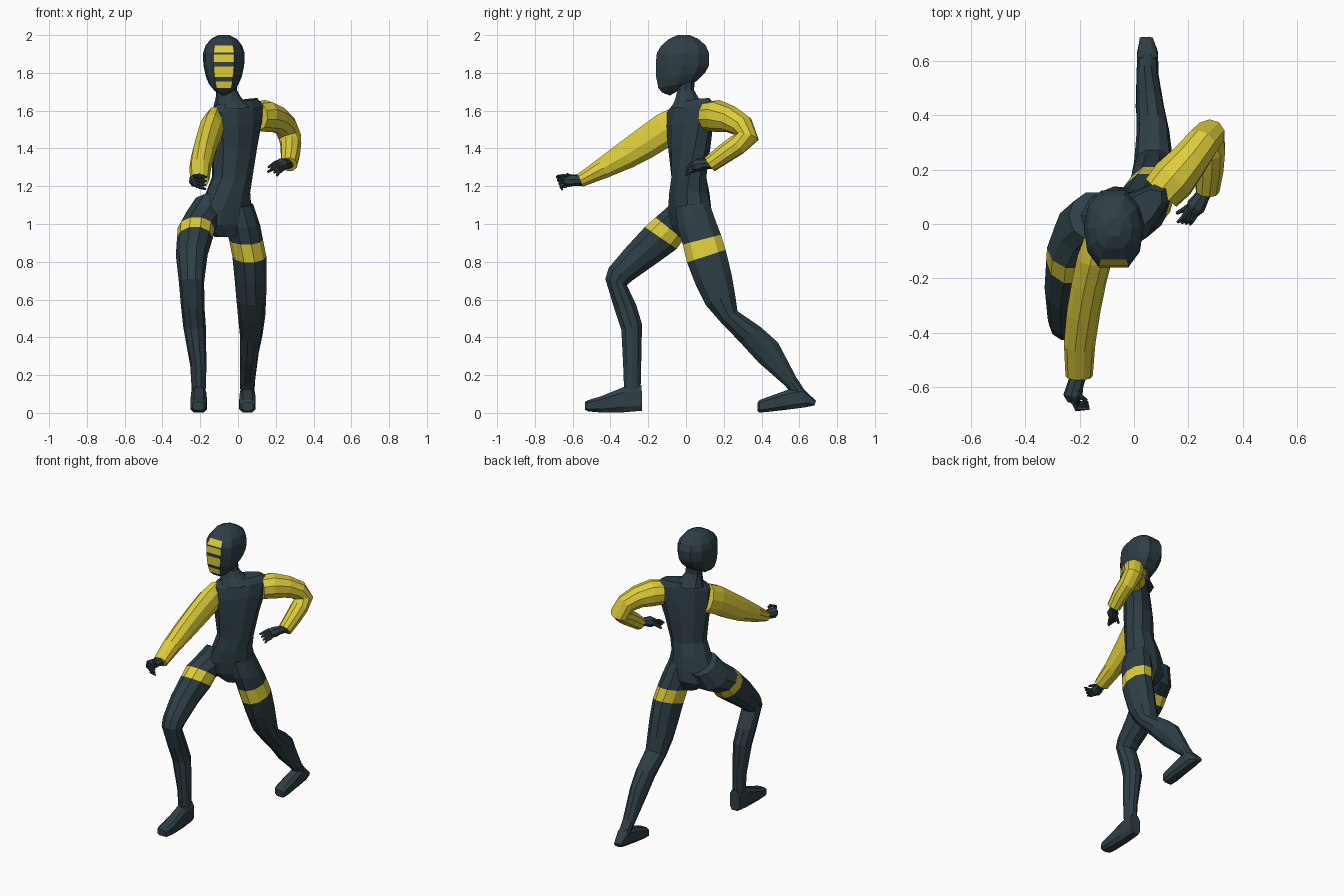
import bpy, bmesh, math
from mathutils import Vector, Matrix


def material(name, rgb):
    m = bpy.data.materials.new(name)
    m.diffuse_color = (*rgb, 1)
    return m


DARK = material("dark slate", (0.028, 0.050, 0.060))
YELLOW = material("yellow", (0.73, 0.61, 0.042))


def section(n=10, power=1.0):
    """Unit outline; a power below 1 makes it squarer."""
    def p(v):
        return math.copysign(abs(v) ** power, v) if abs(v) > 1e-6 else 0
    return [(p(math.cos(a)), p(math.sin(a)))
            for a in (2 * math.pi * i / n + math.pi / n * (power < 1) for i in range(n))]


def loft(name, frames, outline, mats=(DARK,), rule=None):
    """Skin a row of (centre, u vector, v vector) cross-sections, with capped ends."""
    bm = bmesh.new()
    rows = [[bm.verts.new(c + u * a + v * b) for a, b in outline] for c, u, v in frames]
    n = len(outline)
    for k in range(len(rows) - 1):
        for i in range(n):
            j = (i + 1) % n
            f = bm.faces.new((rows[k][i], rows[k][j], rows[k + 1][j], rows[k + 1][i]))
            f.material_index = rule(k, i) if rule else 0
    bm.faces.new(rows[0])
    bm.faces.new(rows[-1])
    bmesh.ops.recalc_face_normals(bm, faces=bm.faces)
    me = bpy.data.meshes.new(name)
    bm.to_mesh(me)
    bm.free()
    for m in mats:
        me.materials.append(m)
    ob = bpy.data.objects.new(name, me)
    bpy.context.collection.objects.link(ob)
    return ob


def side_frames(rings):
    """Rings as x, half width, then front and back points (y, z) in the side view."""
    out = []
    for x, w, yf, zf, yb, zb in rings:
        f, b = Vector((x, yf, zf)), Vector((x, yb, zb))
        out.append(((f + b) / 2, Vector((w, 0, 0)), (b - f) / 2))
    return out


def path_frames(pts):
    """Round rings along a path of x, y, z, radius."""
    ps = [Vector(p[:3]) for p in pts]
    out = []
    for i, p in enumerate(ps):
        t = Vector()
        if i:
            t += (p - ps[i - 1]).normalized()
        if i < len(ps) - 1:
            t += (ps[i + 1] - p).normalized()
        t.normalize()
        u = t.cross(Vector((0.8, -0.6, 0.1))).normalized()
        out.append((p, u * pts[i][3], t.cross(u) * pts[i][3]))
    return out


OVAL = section(10)
BLOCK = section(8, 0.6)

# Head: the flat front column carries four yellow bars
HEAD = [(.5, -1), (.88, -.6), (1, 0), (.85, .6), (.42, 1),
        (-.42, 1), (-.85, .6), (-1, 0), (-.88, -.6), (-.5, -1)]
head_rows = [(.025, -.085, 1.68, .01, 1.735), (.055, -.125, 1.695, .03, 1.74),
             (.078, -.147, 1.72, .06, 1.76), (.09, -.153, 1.755, .08, 1.78),
             (.097, -.158, 1.777, .10, 1.80), (.107, -.16, 1.835, .12, 1.835),
             (.109, -.159, 1.857, .123, 1.86), (.11, -.155, 1.898, .123, 1.90),
             (.109, -.153, 1.908, .12, 1.91), (.097, -.13, 1.945, .105, 1.945),
             (.068, -.09, 1.98, .065, 1.98), (.03, -.045, 2.0, .02, 2.0)]
loft("head", side_frames([(-.075, *r) for r in head_rows]), HEAD, (DARK, YELLOW),
     lambda k, i: int(i == 9 and k in (2, 4, 6, 8)))

# Neck with a flared collar base
loft("neck", side_frames([(-.03, .10, -.085, 1.61, .10, 1.63), (-.05, .068, -.06, 1.66, .065, 1.675),
                          (-.06, .056, -.05, 1.70, .045, 1.71), (-.065, .056, -.06, 1.78, .05, 1.78)]), OVAL)

# Torso: x, y, z, half width, half depth, twist, shoulder tilt
torso = []
for x, y, z, w, d, twist, tilt in [
        (-.06, .03, .93, .06, .07, 20, 0), (-.075, .03, 1.0, .14, .105, 22, 6),
        (-.075, .02, 1.08, .16, .108, 22, 6), (-.055, .017, 1.16, .128, .105, 25, 4),
        (-.03, .015, 1.25, .115, .09, 30, 0), (-.02, .018, 1.40, .14, .09, 38, 3),
        (-.01, .02, 1.53, .172, .082, 40, 6), (-.005, .025, 1.61, .18, .07, 40, 7),
        (-.005, .03, 1.65, .14, .055, 40, 7)]:
    r = Matrix.Rotation(math.radians(twist), 3, 'Z') @ Matrix.Rotation(math.radians(-tilt), 3, 'Y')
    torso.append((Vector((x, y, z)), r @ Vector((w, 0, 0)), r @ Vector((0, d, 0))))
loft("torso", torso, OVAL)

# Legs with a yellow band on each thigh
leading = [(-.15, .09, -.06, 1.16, .12, 1.06), (-.185, .108, -.10, 1.095, .075, .95),
           (-.222, .098, -.165, 1.038, -.01, .915), (-.228, .095, -.222, .987, -.045, .865),
           (-.245, .084, -.32, .88, -.15, .79), (-.246, .072, -.412, .77, -.28, .70),
           (-.246, .067, -.43, .71, -.31, .675), (-.24, .062, -.385, .56, -.26, .57),
           (-.23, .06, -.345, .44, -.23, .47), (-.21, .043, -.335, .25, -.235, .25),
           (-.208, .037, -.33, .12, -.238, .12), (-.208, .036, -.33, .04, -.24, .04)]
trailing = [(.0, .08, -.06, 1.09, .125, 1.12), (.025, .092, -.05, .98, .165, 1.01),
            (.042, .09, -.022, .89, .19, .945), (.06, .09, 0, .795, .215, .865),
            (.067, .085, .045, .68, .245, .74), (.07, .079, .10, .57, .262, .64),
            (.072, .072, .18, .48, .275, .54), (.07, .06, .285, .37, .40, .455),
            (.06, .05, .38, .265, .49, .375), (.05, .04, .52, .145, .585, .19),
            (.05, .037, .57, .09, .63, .12)]
for name, rings in (("leading_leg", leading), ("trailing_leg", trailing)):
    loft(name, side_frames(rings), OVAL, (DARK, YELLOW), lambda k, i: int(k == 2))

# Feet, lofted from heel to toe
loft("leading_foot", side_frames([(-.208, .038, -.235, .15, -.232, .008), (-.208, .042, -.33, .14, -.33, 0),
                                  (-.208, .046, -.45, .09, -.45, 0), (-.21, .044, -.515, .07, -.515, .006),
                                  (-.21, .032, -.535, .06, -.535, .015)]), BLOCK)
loft("trailing_foot", side_frames([(.045, .025, .688, .065, .68, .04), (.05, .04, .61, .14, .64, .028),
                                   (.05, .043, .54, .125, .54, .015), (.05, .046, .43, .085, .43, .003),
                                   (.05, .042, .39, .07, .39, 0), (.05, .03, .378, .055, .378, .01)]), BLOCK)

# Sleeves
loft("forward_sleeve", side_frames([(-.125, .055, -.075, 1.62, -.01, 1.44), (-.142, .066, -.155, 1.582, -.08, 1.408),
                                    (-.165, .064, -.25, 1.512, -.175, 1.35), (-.185, .062, -.36, 1.43, -.28, 1.297),
                                    (-.2, .058, -.47, 1.345, -.41, 1.245), (-.202, .05, -.575, 1.265, -.545, 1.196)]),
     OVAL, (YELLOW,))
loft("bent_sleeve", path_frames([(.10, .115, 1.57, .078), (.145, .165, 1.572, .085), (.205, .235, 1.555, .072),
                                 (.25, .295, 1.52, .064), (.275, .325, 1.46, .062), (.28, .27, 1.418, .056),
                                 (.278, .20, 1.37, .052), (.27, .125, 1.315, .045)]), OVAL, (YELLOW,))


# Hands: a palm, four curled fingers and a thumb
def hand(name, palm, knuckle, spread, bend1, bend2, thumb):
    loft(name + "_palm", path_frames(palm), section(8), (DARK,))
    k, s = Vector(knuckle), Vector(spread)
    for i in range(4):
        p = k + s * (i - 1.5)
        q = p + Vector(bend1) * (1 - .08 * i)
        e = q + Vector(bend2) * (1 - .12 * i) + s * (i - 1.5) * .3
        loft(f"{name}_finger_{i + 1}", path_frames([(*p, .012), (*q, .011), (*e, .006)]), section(6))
    loft(name + "_thumb", path_frames(thumb), section(6))


hand("forward_hand", [(-.203, -.55, 1.232, .03), (-.215, -.59, 1.232, .03), (-.225, -.63, 1.23, .036), (-.22, -.65, 1.226, .026)],
     (-.222, -.642, 1.228), (.004, .004, -.018), (.018, -.032, -.006), (.048, .004, -.008),
     [(-.225, -.595, 1.24, .016), (-.205, -.63, 1.258, .012), (-.175, -.65, 1.25, .007)])
hand("bent_hand", [(.27, .14, 1.32, .028), (.25, .10, 1.318, .028), (.228, .065, 1.312, .036), (.215, .045, 1.305, .027)],
     (.216, .05, 1.305), (.009, -.006, -.014), (-.02, -.035, -.012), (-.018, -.02, -.02),
     [(.235, .08, 1.315, .016), (.195, .06, 1.30, .012), (.158, .04, 1.275, .007)])
